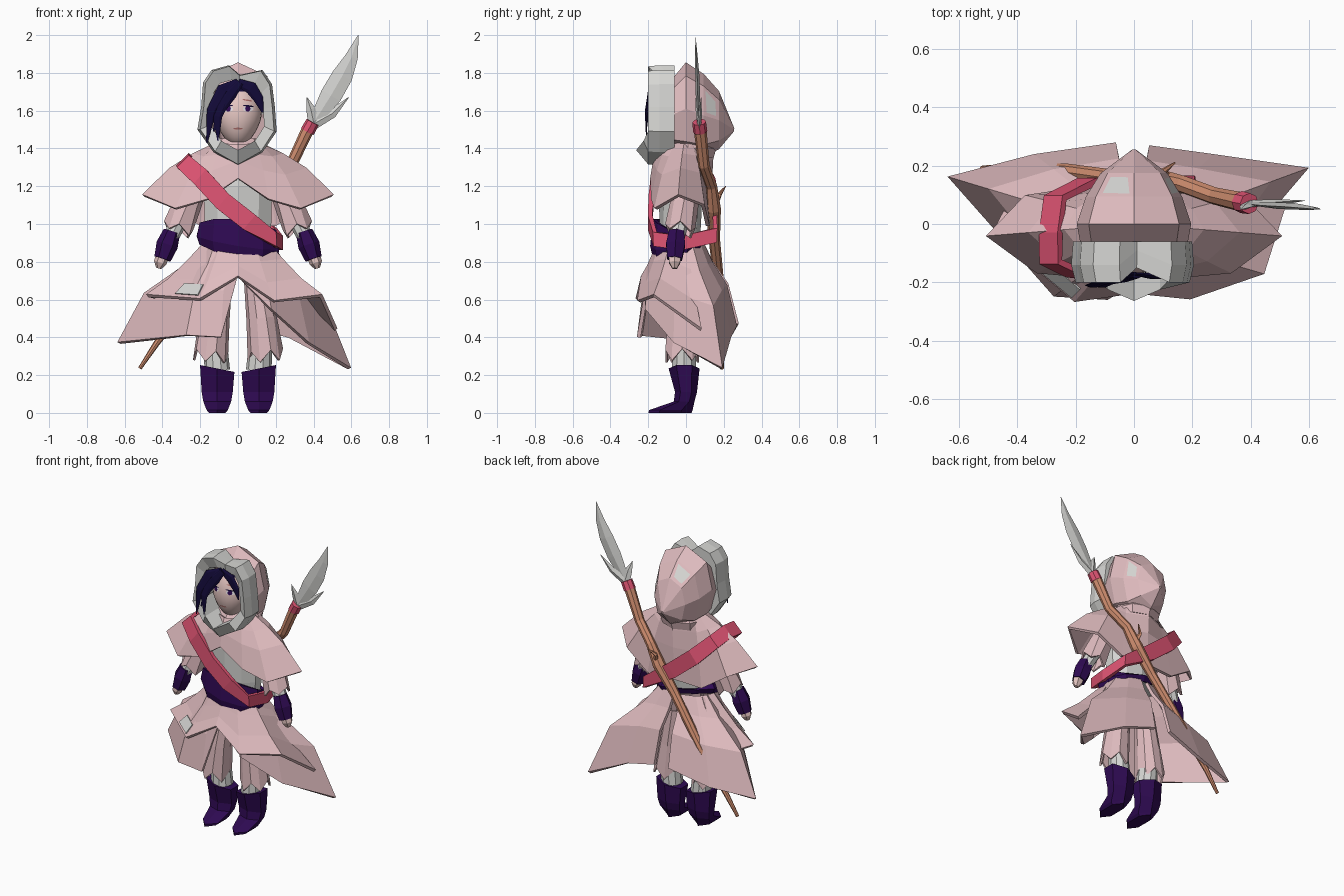
import bpy, bmesh, math
from mathutils import Vector

cube = bpy.data.objects.get("Cube")
if cube:
    bpy.data.objects.remove(cube, do_unlink=True)


def material(name, *rgb):
    m = bpy.data.materials.new(name)
    m.use_nodes = True
    m.diffuse_color = (*rgb, 1)
    m.node_tree.nodes["Principled BSDF"].inputs["Base Color"].default_value = (*rgb, 1)
    return m


PINK = material("rose_cloth", 0.74, 0.50, 0.52)
GREY = material("pale_grey", 0.67, 0.67, 0.65)
PURPLE = material("purple_leather", 0.028, 0.003, 0.085)
RED = material("red_sash", 0.73, 0.088, 0.17)
WOOD = material("warm_wood", 0.63, 0.27, 0.16)
SKIN = material("skin", 0.82, 0.59, 0.56)
HAIR = material("navy_hair", 0.006, 0.003, 0.04)
WHITE = material("eye_white", 0.85, 0.82, 0.85)
LIPS = material("lips", 0.45, 0.17, 0.16)


def build(name, rows, mat, closed=True, caps=False, thick=0, loop=False):
    """Skin a list of equally long point rows."""
    bm = bmesh.new()
    vs = [[bm.verts.new(p) for p in row] for row in rows]
    n = len(rows[0])
    pairs = list(zip(vs, vs[1:])) + ([(vs[-1], vs[0])] if loop else [])
    for a, b in pairs:
        for i in range(n if closed else n - 1):
            j = (i + 1) % n
            bm.faces.new((a[i], a[j], b[j], b[i]))
    if caps:
        bm.faces.new(vs[0])
        bm.faces.new(vs[-1])
    bmesh.ops.recalc_face_normals(bm, faces=bm.faces)
    me = bpy.data.meshes.new(name)
    bm.to_mesh(me)
    bm.free()
    me.materials.append(mat)
    ob = bpy.data.objects.new(name, me)
    bpy.context.collection.objects.link(ob)
    if thick:
        mod = ob.modifiers.new("thickness", "SOLIDIFY")
        mod.thickness, mod.offset = thick, 0
    return ob


def ring(cx, cy, z, rx, ry, n=10):
    return [(cx + rx * math.sin(math.tau * i / n), cy - ry * math.cos(math.tau * i / n), z)
            for i in range(n)]


def tube(name, pts, radii, mat, n=6, flat=1.0, jag=0):
    """Tapered tube along points; jag gives an open, ragged lower end."""
    pts = [Vector(p) for p in pts]
    rows = []
    for k, (p, r) in enumerate(zip(pts, radii)):
        t = (pts[min(k + 1, len(pts) - 1)] - pts[max(k - 1, 0)]).normalized()
        side = t.cross(Vector((0, 1, 0))).normalized()
        up = side.cross(t)
        row = []
        for i in range(n):
            a = math.tau * i / n
            q = p + side * r * math.cos(a) + up * r * flat * math.sin(a)
            if k == len(pts) - 1:
                q.z += jag * (-1) ** i
            row.append(q)
        rows.append(row)
    return build(name, rows, mat, caps=not jag, thick=0.012 if jag else 0)


def flare(name, waist, hem, mat, steps, closed=False, thick=0.02):
    """Cloth hanging from an ellipse (cy, z, rx, ry) to hem points."""
    cy, z, rx, ry = waist
    top = []
    for x, y, _ in hem:
        a = math.atan2(x / rx, -(y - cy) / ry)
        top.append(Vector((rx * math.sin(a), cy - ry * math.cos(a), z)))
    rows = [top]
    for out, down in steps:
        rows.append([(p.x + (h[0] - p.x) * out, p.y + (h[1] - p.y) * out,
                      p.z + (h[2] - p.z) * down) for p, h in zip(top, hem)])
    rows.append(hem)
    return build(name, rows, mat, closed, thick=thick)


# Torso and belt
build("torso", [ring(0, -0.03, z, rx, ry) for z, rx, ry in
                ((0.9, 0.17, 0.1), (1.0, 0.185, 0.11), (1.2, 0.19, 0.115), (1.4, 0.1, 0.09))],
      GREY, caps=True)
belt = []
for drop, grow, tilt in ((0, 0, 0.1), (0.05, 0.015, 0.17), (0.1, 0, 0.24)):
    belt.append([(x, y, 0.95 - drop * (0.8 - 2.9 * y) - tilt * x - 0.45 * y * (drop == 0))
                 for x, y, _ in ring(0, -0.04, 0, 0.205 + grow, 0.125 + grow, 10)])
build("belt", belt, PURPLE, thick=0.02)

# Shoulder cape
half = [(0.16, -0.175, 1.13), (0.33, -0.16, 1.08), (0.5, -0.04, 1.15),
        (0.37, 0.09, 1.1), (0.2, 0.115, 0.99)]
cape_hem = ([(0, -0.18, 1.24)] + half + [(0, 0.12, 1.0)] +
            [(-x, y, z) for x, y, z in reversed(half)])
flare("shoulder_cape", (0, 1.42, 0.12, 0.14), cape_hem, PINK,
      [(0.3, 0.2), (0.62, 0.48)], closed=True)

# Skirt, lower panels split front and back, with a shorter layer on top
waist = (-0.03, 0.89, 0.18, 0.12)
fall = [(0.25, 0.22), (0.7, 0.5)]
flare("skirt_left", waist, [(0.02, -0.2, 0.7), (0.17, -0.21, 0.55), (0.37, -0.06, 0.37),
      (0.59, 0.19, 0.235), (0.27, 0.23, 0.4), (0.05, 0.26, 0.46)], PINK, fall)
flare("skirt_right", waist, [(-0.01, -0.2, 0.7), (-0.09, -0.25, 0.4), (-0.27, -0.24, 0.41),
      (-0.63, 0.16, 0.37), (-0.34, 0.23, 0.4), (-0.06, 0.27, 0.47)], PINK, fall)
over = flare("overskirt", waist, [(-0.38, 0.16, 0.6), (-0.48, -0.03, 0.62), (-0.2, -0.26, 0.6),
             (0, -0.23, 0.72), (0.19, -0.25, 0.59), (0.44, -0.17, 0.62), (0.52, 0.08, 0.44)],
             PINK, [(0.25, 0.3), (0.6, 0.68)])

# Pale patch stitched to the overskirt
upper_a, upper_b, hem_a, hem_b = [over.data.vertices[i].co for i in (15, 16, 22, 23)]
patch = []
for v in (0.2, 0.8):
    ends = upper_a.lerp(hem_a, v), upper_b.lerp(hem_b, v)
    patch.append([ends[0].lerp(ends[1], u) + Vector((-0.008, -0.013, 0.004)) for u in (0.5, 0.95)])
build("overskirt_patch", patch, GREY, closed=False, thick=0.006)

# Arms and legs
for s, side in ((1, "left"), (-1, "right")):
    tube(side + "_sleeve", [(s * 0.22, 0, 1.22), (s * 0.27, -0.01, 1.1), (s * 0.315, -0.03, 0.97)],
         (0.06, 0.07, 0.075), PINK, 8, jag=0.02)
    tube(side + "_wrist", [(s * 0.29, -0.02, 1.06), (s * 0.36, -0.05, 0.92)],
         (0.045, 0.042), GREY, 8)
    tube(side + "_gauntlet", [(s * 0.35, -0.05, 0.96), (s * 0.375, -0.055, 0.89),
         (s * 0.4, -0.06, 0.815)], (0.045, 0.058, 0.045), PURPLE, 6)
    tube(side + "_hand", [(s * 0.4, -0.06, 0.83), (s * 0.412, -0.06, 0.795),
         (s * 0.42, -0.06, 0.765)], (0.035, 0.034, 0.014), SKIN)
    tube(side + "_trouser", [(s * 0.09, -0.01, 0.74), (s * 0.125, -0.02, 0.5),
         (s * 0.145, -0.02, 0.3)], (0.055, 0.075, 0.088), PINK, 10, jag=0.03)
    tube(side + "_shin", [(s * 0.125, -0.01, 0.45), (s * 0.11, -0.01, 0.225)],
         (0.058, 0.068), GREY, 10)
    boot = [ring(s * 0.11, *r, 6) for r in
            ((-0.01, 0.235, 0.105, 0.082), (0, 0.11, 0.095, 0.058), (-0.01, 0.06, 0.085, 0.055),
             (-0.08, 0.015, 0.065, 0.115), (-0.085, 0, 0.05, 0.115))]
    boot[0] = [(x, y, z + 0.2 * (s * x - 0.11)) for x, y, z in boot[0]]
    build(side + "_boot", boot, PURPLE, caps=True)

# Sash looped from the right shoulder to the left hip
path = [(-0.285, -0.13, 1.325), (-0.2, -0.17, 1.25), (-0.08, -0.185, 1.12), (0.06, -0.19, 1.01),
        (0.195, -0.165, 0.92), (0.225, -0.02, 0.9), (0.2, 0.155, 0.94), (0, 0.15, 1.07),
        (-0.16, 0.145, 1.2), (-0.27, 0.09, 1.31), (-0.285, -0.03, 1.335)]
sash = [[(x + k * (0.032 if x < 0.15 else 0), y, z + k * (0.032 if x < -0.25 else 0.038))
         for k in (-1, 1)] for x, y, z in path]
build("sash", sash, RED, closed=False, thick=0.025, loop=True)

# Hood: eight sided sections running back to a point
hood_rows = []
for y, rx, low, high in ((-0.08, 0.175, 1.4, 1.75), (0, 0.19, 1.37, 1.85),
                         (0.09, 0.16, 1.36, 1.79), (0.17, 0.11, 1.4, 1.7),
                         (0.25, 0.003, 1.495, 1.505)):
    mid, rz = (low + high) / 2, (high - low) / 2
    hood_rows.append([(rx * math.sin(math.tau * i / 8) * (1.12 if i % 2 else 1), y,
                       mid + rz * math.cos(math.tau * i / 8)) for i in range(8)])
hood = build("hood", hood_rows, PINK, thick=0.012)

# Pale patches inset on the hood: one on top, one on the left side
hood.data.materials.append(GREY)
bm = bmesh.new()
bm.from_mesh(hood.data)
spots = []
for f in bm.faces:
    c = f.calc_center_median()
    if 0.1 < c.y < 0.15 and (c.z > 1.68 and c.x < 0 or 1.6 < c.z < 1.68 and c.x > 0):
        spots.append(f)
bmesh.ops.inset_individual(bm, faces=spots, thickness=0.025)
for f in spots:
    f.material_index = 1
bm.to_mesh(hood.data)
bm.free()

# Folds of cloth gathered around the neck
build("neck_cowl", [ring(0, 0.01, z, rx, ry, 8) for z, rx, ry in
                    ((1.45, 0.11, 0.11), (1.4, 0.15, 0.145), (1.35, 0.14, 0.13))],
      PINK, thick=0.012)

# Chunky faceted trim around the face
outline = [(0, 1.31), (0.13, 1.38), (0.205, 1.49), (0.195, 1.62), (0.18, 1.74), (0.13, 1.815),
           (0.01, 1.79), (-0.05, 1.84), (-0.14, 1.815), (-0.185, 1.75), (-0.195, 1.62),
           (-0.215, 1.5), (-0.13, 1.38)]
trim = []
for x, z in outline:
    lean = max(0, 1.48 - z) * 0.55
    dip = 0.05 if z > 1.6 and abs(x) < 0.03 else 0
    ix, iz = x * 0.68, 1.58 + (z - 1.58) * 0.7
    trim.append([(x * 0.93, -0.2 + dip, 1.58 + (z - 1.58) * 0.98), (x, -0.14 + dip, z),
                 (x * 0.97, -0.06, z), (ix, -0.06, iz), (ix, -0.17 + dip / 2 - lean, iz)])
build("hood_trim", trim, GREY, loop=True)

# Head with hair on its crown and back
HC, HR = Vector((0, -0.06, 1.58)), Vector((0.125, 0.11, 0.17))


def narrow(z):
    return 1 - max(0, 1.56 - z) * 1.6


bpy.ops.mesh.primitive_uv_sphere_add(segments=24, ring_count=16, radius=1)
head = bpy.context.object
head.name = "head"
for v in head.data.vertices:
    p = HC + v.co * HR
    v.co = (p.x * narrow(p.z), p.y, p.z)
head.data.materials.append(SKIN)
head.data.materials.append(HAIR)
for f in head.data.polygons:
    f.material_index = int(f.center.z > 1.71 or f.center.y > -0.04)
bpy.ops.object.shade_smooth_by_angle()


def face_plate(name, cx, cz, rx, rz, mat, lift, tilt=0):
    """Thin painted shape that follows the face."""
    rows = []
    for k in (0.01, 1):
        row = []
        for i in range(12):
            a = math.tau * i / 12
            x = cx + k * rx * math.cos(a)
            z = cz + k * rz * math.sin(a) + tilt * k * rx * math.cos(a)
            d = (x / narrow(z) / HR.x) ** 2 + ((z - HC.z) / HR.z) ** 2
            row.append((x, HC.y - HR.y * math.sqrt(max(0, 1 - d)) - lift, z))
        rows.append(row)
    build(name, rows, mat)


for s, side in ((1, "left"), (-1, "right")):
    face_plate(side + "_eye", s * 0.054, 1.61, 0.028, 0.015, WHITE, 0.002)
    face_plate(side + "_iris", s * 0.052, 1.61, 0.014, 0.015, PURPLE, 0.004)
    face_plate(side + "_lash", s * 0.055, 1.625, 0.03, 0.004, HAIR, 0.005, s * -0.1)
    face_plate(side + "_brow", s * 0.05, 1.655, 0.027, 0.004, LIPS, 0.003, s * -0.15)
face_plate("mouth", 0, 1.505, 0.026, 0.005, LIPS, 0.002)

# Parted fringe
locks = [[(0, -0.17, 1.75), (0.07, -0.18, 1.72), (0.11, -0.18, 1.66), (0.13, -0.18, 1.59)],
         [(0, -0.17, 1.75), (-0.08, -0.19, 1.71), (-0.14, -0.21, 1.6), (-0.165, -0.21, 1.43)],
         [(0, -0.18, 1.75), (-0.07, -0.19, 1.68), (-0.11, -0.21, 1.57), (-0.105, -0.21, 1.44)],
         [(0.01, -0.18, 1.75), (-0.04, -0.19, 1.69), (-0.09, -0.2, 1.61), (-0.13, -0.21, 1.49)]]
for i, pts in enumerate(locks):
    tube(f"hair_lock_{i + 1}", pts, (0.02, 0.034, 0.026, 0.004), HAIR, 6, flat=0.3)

# Glaive slung across the back
tube("staff", [(-0.52, 0.19, 0.235), (-0.43, 0.19, 0.37), (-0.23, 0.18, 0.63), (-0.02, 0.15, 0.92),
     (0.1, 0.145, 1.08), (0.17, 0.135, 1.2), (0.28, 0.095, 1.31), (0.37, 0.075, 1.5)],
     (0.01, 0.017, 0.027, 0.03, 0.04, 0.03, 0.03, 0.034), WOOD, 8)
tube("twig", [(0.12, 0.15, 1.1), (0.1, 0.18, 1.16), (0.14, 0.21, 1.2)],
     (0.02, 0.012, 0.003), WOOD, 5)
tube("staff_collar", [(0.368, 0.075, 1.49), (0.395, 0.07, 1.54)], (0.038, 0.036), RED, 8)
tube("blade", [(0.395, 0.07, 1.53), (0.435, 0.067, 1.59), (0.492, 0.063, 1.68),
     (0.553, 0.06, 1.785), (0.602, 0.055, 1.885), (0.637, 0.05, 2.0)],
     (0.025, 0.04, 0.057, 0.055, 0.034, 0.002), GREY, 4, flat=0.2)
for i, pts in enumerate([[(0.4, 0.07, 1.54), (0.385, 0.06, 1.61), (0.365, 0.05, 1.67)],
                         [(0.4, 0.07, 1.53), (0.5, 0.075, 1.585), (0.585, 0.08, 1.67)]]):
    tube(f"blade_guard_{i + 1}", pts, (0.03, 0.024, 0.002), GREY, 4, flat=0.4)
